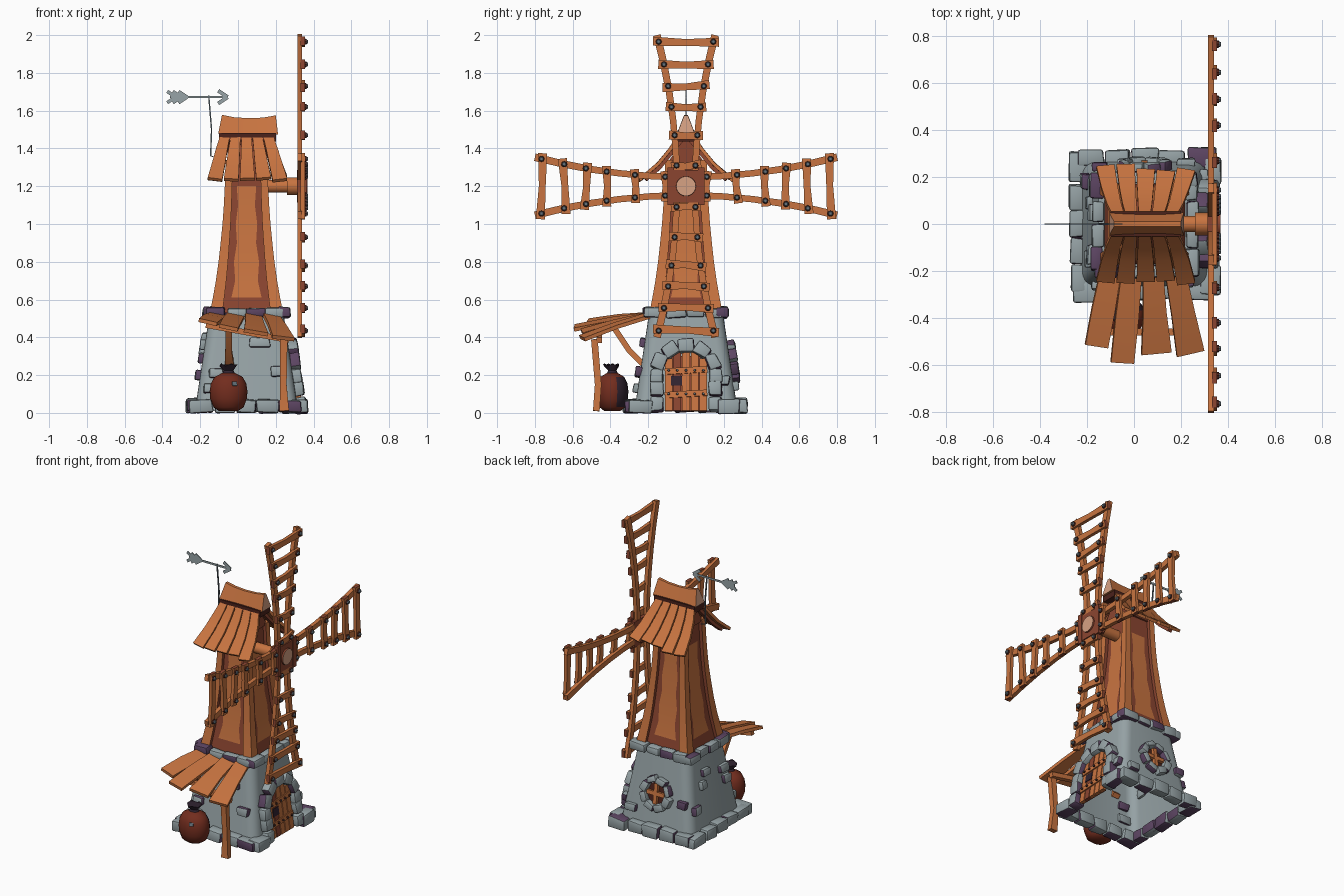
import bpy, bmesh, math, random
from mathutils import Vector as V, Matrix as M

if "Cube" in bpy.data.objects:
    bpy.data.objects.remove(bpy.data.objects["Cube"])

random.seed(4)
COL = {"wood": (0.58, 0.175, 0.052), "red_wood": (0.26, 0.06, 0.03), "dark_wood": (0.07, 0.016, 0.011),
       "cut_wood": (0.68, 0.36, 0.23), "stone": (0.31, 0.37, 0.385), "purple_stone": (0.11, 0.06, 0.125),
       "sack_cloth": (0.17, 0.026, 0.013), "dark_cloth": (0.03, 0.017, 0.03), "metal": (0.13, 0.17, 0.2)}
NAMES = list(COL)
MATS = []
for n, c in COL.items():
    m = bpy.data.materials.new(n)
    m.diffuse_color = (*c, 1)
    m.use_nodes = True
    m.node_tree.nodes["Principled BSDF"].inputs["Base Color"].default_value = m.diffuse_color
    MATS.append(m)
CX = 0.045  # tower axis
jit = lambda a: random.uniform(-a, a)


class Part:
    """Collects solids into one object."""
    def __init__(self, name):
        self.name, self.bm = name, bmesh.new()

    def merge(self, b):
        bmesh.ops.recalc_face_normals(b, faces=b.faces)
        me = bpy.data.meshes.new("tmp")
        b.to_mesh(me)
        b.free()
        self.bm.from_mesh(me)
        bpy.data.meshes.remove(me)

    def loft(self, rings, mat, cap=None, rule=None):
        b = bmesh.new()
        vs = [[b.verts.new(p) for p in r] for r in rings]
        k = len(vs[0])
        for i in range(len(vs) - 1):
            for j in range(k):
                f = b.faces.new((vs[i][j], vs[i][(j + 1) % k], vs[i + 1][(j + 1) % k], vs[i + 1][j]))
                f.material_index = NAMES.index(rule(i, j) if rule else mat)
        for r in (vs[0], vs[-1]):
            b.faces.new(r).material_index = NAMES.index(cap or mat)
        self.merge(b)

    def beam(self, pts, widths, thick, side, mat="wood", cap=None):
        pts = [V(p) for p in pts]
        rings = []
        for i, p in enumerate(pts):
            t = (pts[min(i + 1, len(pts) - 1)] - pts[max(i - 1, 0)]).normalized()
            s = V(side)
            s = (s - t * s.dot(t)).normalized()
            n = t.cross(s) * thick / 2
            s = s * widths[min(i, len(widths) - 1)] / 2
            rings.append([p + s + n, p - s + n, p - s - n, p + s - n])
        self.loft(rings, mat, cap)

    def box(self, c, size, mat="wood", rot=None, bevel=0.0, moss=0.07):
        b = bmesh.new()
        bmesh.ops.create_cube(b, size=1, matrix=M.Diagonal((*size, 1)))
        for f in b.faces:
            f.material_index = NAMES.index(mat)
            if mat == "stone":  # mossy patches, mostly on ends, undersides and inner faces
                n = f.normal
                chance = 0.5 if abs(n.y) > 0.5 else 0.7 if n.z < -0.5 or n.x < -0.5 else 0.25 if n.z > 0.5 else moss
                if random.random() < chance:
                    f.material_index = NAMES.index("purple_stone")
        if mat == "stone":
            for v in b.verts:
                v.co += V((jit(0.004), jit(0.007), jit(0.005)))
        if bevel:
            bmesh.ops.bevel(b, geom=b.edges[:], offset=bevel, segments=2, profile=0.5, affect='EDGES', material=-1)
        b.transform(M.Translation(c) @ (rot.to_4x4() if rot else M()))
        self.merge(b)

    def cyl(self, a, b, r1, r2, mat, n=12, cap=None):
        a, b = V(a), V(b)
        q = (b - a).to_track_quat('Z', 'Y')
        ring = lambda p, r: [p + q @ V((r * math.cos(k * math.tau / n), r * math.sin(k * math.tau / n), 0)) for k in range(n)]
        self.loft([ring(a, r1), ring(b, r2)], mat, cap)

    def done(self, angle=35):
        me = bpy.data.meshes.new(self.name)
        self.bm.to_mesh(me)
        for m in MATS:
            me.materials.append(m)
        o = bpy.data.objects.new(self.name, me)
        bpy.context.collection.objects.link(o)
        bpy.ops.object.select_all(action='DESELECT')
        o.select_set(True)
        bpy.context.view_layer.objects.active = o
        bpy.ops.object.shade_smooth_by_angle(angle=math.radians(angle))


def wall(deg, s, z, out=0.0):
    """Point and rotation on a sloped stone wall (0 right, 90 back, 180 left, -90 front)."""
    rz = M.Rotation(math.radians(deg), 3, 'Z')
    return V((CX, 0, 0)) + rz @ V((0.275 - 0.15 * z + out, s, z)), rz @ M.Rotation(-0.149, 3, 'Y')


# Stone base with rounded corners, open underneath
p = Part("stone_tower")
b = bmesh.new()
bmesh.ops.create_cube(b, size=2)
for v in b.verts:
    z = 0.01 if v.co.z < 0 else 0.52
    v.co = V((v.co.x * (0.275 - 0.15 * z), v.co.y * (0.275 - 0.15 * z), z))
bmesh.ops.bevel(b, geom=[e for e in b.edges if abs(e.verts[0].co.z - e.verts[1].co.z) > 0.1],
                offset=0.06, segments=5, profile=0.5, affect='EDGES')
for f in b.faces:
    f.material_index = NAMES.index("stone")
bmesh.ops.recalc_face_normals(b, faces=b.faces)
bmesh.ops.delete(b, geom=[f for f in b.faces if f.normal.z < -0.9], context='FACES')
b.transform(M.Translation((CX, 0, 0)))
p.merge(b)
p.done()

# Stone courses at the foot and the rim
for name, half, z, h, d, n in (("foot_stones", 0.285, 0.037, 0.07, 0.07, 5), ("rim_stones", 0.2, 0.53, 0.055, 0.05, 4)):
    p = Part(name)
    for deg in (0, 90, 180, -90):
        rz = M.Rotation(math.radians(deg), 3, 'Z')
        w = 2 * half / n
        for i in range(n):
            s = -half + w * (i + 0.5)
            if name == "foot_stones" and deg == 0 and abs(s) < 0.16:
                continue
            corner = 0.015 if i == 0 else 0
            p.box(V((CX, 0, z + jit(0.004))) + rz @ V((half + jit(0.006), s - corner, 0)),
                  (d + corner, w * random.uniform(0.92, 1.05) + corner, h + jit(0.008)), "stone",
                  rz @ M.Rotation(jit(0.05), 3, 'X'), 0.011, 0.5 if name == "rim_stones" and deg == -90 else 0.07)
    p.done()

# Loose bricks set in the walls
p = Part("wall_bricks")
for deg, s, z, w in ((-90, 0.07, 0.37, 0.11), (-90, -0.16, 0.21, 0.08), (-90, -0.18, 0.13, 0.09), (-90, 0.17, 0.22, 0.08),
                     (180, -0.05, 0.4, 0.07), (180, -0.09, 0.33, 0.06), (180, 0.13, 0.36, 0.08), (180, 0.15, 0.29, 0.07),
                     (180, -0.18, 0.2, 0.07), (90, 0.19, 0.24, 0.06), (90, -0.18, 0.14, 0.08), (0, 0.2, 0.17, 0.06)):
    c, r = wall(deg, s, z, 0.005)
    p.box(c, (0.04, w, 0.052), "stone", r, 0.009)
p.done()

# Door arch
p = Part("door_arch")
for sy in (-1, 1):
    for z in (0.045, 0.125, 0.195):
        c, r = wall(0, sy * 0.155, z, 0.01)
        p.box(c, (0.075, 0.07, 0.078), "stone", r, 0.012, 0)
for i in range(5):
    a = math.radians(22 + 34 * i)
    c, r = wall(0, 0.152 * math.cos(a), 0.215 + 0.14 * math.sin(a), 0.012)
    p.box(c, (0.075, 0.07, 0.085), "stone", r @ M.Rotation(a, 3, 'X'), 0.012, 0)
p.done()

# Door planks, bands, studs and peephole
p = Part("door")
for i in range(5):
    y = -0.092 + 0.046 * i
    top = 0.21 + math.sqrt(max(0.0, 0.12 ** 2 - y * y))
    p.beam([wall(0, y, 0.01, 0.008)[0], wall(0, y, top, 0.008)[0]], [0.04, 0.04], 0.02, (0, 1, 0), "red_wood" if i == 1 else "wood")
    for z in (0.1, 0.225):
        c, r = wall(0, y, z, 0.022)
        p.cyl(c, c + V((0.014, 0, 0.002)), 0.008, 0.006, "dark_wood", 6, "metal")
p.beam([wall(0, 0, 0.01)[0], wall(0, 0, 0.3)[0]], [0.21, 0.15], 0.016, (0, 1, 0), "red_wood")
for z in (0.1, 0.225):
    c, r = wall(0, 0, z, 0.018)
    p.box(c, (0.016, 0.225, 0.032), "wood", r @ M.Rotation(0.06, 3, 'X'))
c, r = wall(0, -0.05, 0.17, 0.018)
p.box(c, (0.008, 0.06, 0.05), "dark_cloth", r)
p.done()

# Round window at the back
p = Part("back_window")
c0, r0 = wall(90, 0, 0.27)
p.cyl(c0 - r0 @ V((0.01, 0, 0)), c0 + r0 @ V((0.006, 0, 0)), 0.07, 0.07, "dark_wood", 16)
for i in range(8):
    a = i * math.tau / 8 + 0.39
    p.box(c0 + r0 @ V((0.012, 0.09 * math.cos(a), 0.09 * math.sin(a))), (0.055, 0.045, 0.068), "stone",
          r0 @ M.Rotation(a, 3, 'X'), 0.01, 0)
for size in ((0.02, 0.13, 0.026), (0.024, 0.026, 0.13)):
    p.box(c0 + r0 @ V((0.015, 0, 0)), size, "wood", r0)
p.done()

# Curved timber tower: recessed panels between corner posts
LEVELS = [(0.53, 0.193), (0.61, 0.178), (0.7, 0.162), (0.8, 0.148), (0.9, 0.137), (1.0, 0.127),
          (1.1, 0.12), (1.2, 0.115), (1.34, 0.11)]
post_w = lambda h: 0.34 * h
p = Part("timber_panels")
rings = []
for i, (z, h) in enumerate(LEVELS):
    q, m, ring = h - 0.022, (h - post_w(h)) * (0.68 if i % 2 else 0.56), []
    for k in range(4):
        r = M.Rotation(k * math.pi / 2, 3, 'Z')
        ring += [V((CX, 0, z)) + r @ V((q, s, 0)) for s in (-q, -m, m)]
    rings.append(ring)
p.loft(rings, "red_wood", rule=lambda i, j: "wood" if j % 3 == 1 and 1 <= i <= 6 else "red_wood")
p.done()
p = Part("corner_posts")
for sx in (-1, 1):
    for sy in (-1, 1):
        p.loft([[(CX + sx * a, sy * c, z) for a, c in ((h, h), (h - post_w(h), h), (h - post_w(h), h - post_w(h)), (h, h - post_w(h)))]
                for z, h in LEVELS], "wood", rule=lambda i, j: "red_wood" if j in (1, 2) else "wood")
p.done()

# Cap roof: gable, rafters, flared planks, collar and sagging ridge
p = Part("gable")
p.loft([[(x, -0.1, 1.32), (x, 0.1, 1.32), (x, 0, 1.47)] for x in (CX - 0.1, CX + 0.1)], "red_wood")
p.box((CX + 0.005, 0, 1.458), (0.3, 0.106, 0.045), "dark_wood")
for sy in (-1, 1):
    for sx in (-1, 1):
        p.beam([(CX + sx * 0.1, sy * 0.02, 1.45), (CX + sx * 0.14, sy * 0.14, 1.3), (CX + sx * 0.15, sy * 0.215, 1.235)],
               [0.03], 0.022, (1, 0, 0), "red_wood")
p.done()
p = Part("roof_planks")
for sy in (-1, 1):
    for i in range(5):
        xt, xb, e = CX + (i - 2) * 0.056, CX + 0.005 + (i - 2) * 0.086, jit(0.018)
        prof = [(0.035, 1.47), (0.085, 1.393), (0.15, 1.315), (0.235 + e, 1.24 - e * 0.6)]
        p.beam([(xt + (xb - xt) * t, sy * y, z) for t, (y, z) in zip((0, 0.35, 0.66, 1), prof)],
               [0.05, 0.06, 0.069, 0.078], 0.018, (1, jit(0.05), jit(0.05)))
p.done(20)
p = Part("roof_ridge")
p.loft([[(x + 0.02 * k, -0.048, z - 0.1), (x, -0.01, z), (x, 0.01, z), (x + 0.02 * k, 0.048, z - 0.1)]
        for x, z, k in ((-0.085, 1.578, -1), (-0.02, 1.565, -0.4), (0.055, 1.56, 0), (0.13, 1.563, 0.2), (0.2, 1.575, 0.6))],
       "wood", "cut_wood")
p.done(20)

# Axle and hub
p = Part("axle_hub")
Z = 1.2
p.cyl((0.13, 0, Z), (0.335, 0, Z), 0.035, 0.035, "wood", 14)
p.cyl((0.26, 0, Z), (0.315, 0, Z), 0.048, 0.048, "wood", 14)
p.box((0.335, 0, Z), (0.045, 0.19, 0.17), "red_wood")
for k in (-1, 1):
    p.box((0.35, k * 0.08, Z), (0.025, 0.035, 0.2), "red_wood")
p.cyl((0.33, 0, Z), (0.368, 0, Z), 0.055, 0.052, "red_wood", 20, "cut_wood")
p.done()

# Four lattice sails
for k, name in enumerate(("sail_back", "sail_top", "sail_front", "sail_bottom")):
    p = Part(name)
    d = V((0, round(math.cos(k * math.pi / 2)), round(math.sin(k * math.pi / 2))))
    t = V((0, -d.z, d.y))
    at = lambda x, r, s: V((x, 0, Z)) + d * r + t * s
    off = lambda r: 0.048 + 0.165 * r * r
    for sg in (-1, 1):
        p.beam([at(0.327, r, sg * off(r)) for r in (0.06, 0.2, 0.35, 0.5, 0.65, 0.8)], [0.036, 0.034, 0.034, 0.036, 0.038, 0.04], 0.026, t)
    for r in (0.11, 0.27, 0.42, 0.53, 0.645, 0.765):
        w, e = off(r) + 0.03, jit(0.01)
        p.beam([at(0.343, r + e, -w), at(0.343, r - 0.004, 0), at(0.343, r - e, w)], [0.048, 0.036, 0.048], 0.022, d, "wood", "red_wood")
        for sg in (-1, 1):
            p.cyl(at(0.35, r, sg * off(r)), at(0.362, r, sg * off(r)), 0.017, 0.015, "dark_wood", 8)
            p.cyl(at(0.36, r, sg * off(r)), at(0.37, r, sg * off(r)), 0.013, 0.009, "metal", 8)
    p.done()

# Lean-to awning with post and brace
p = Part("awning_planks")
for xt, xb, yb, zb, wb in ((-0.1, -0.16, -0.52, 0.48, 0.1), (-0.01, -0.05, -0.59, 0.45, 0.1),
                           (0.08, 0.095, -0.55, 0.425, 0.13), (0.175, 0.24, -0.55, 0.395, 0.12)):
    p.beam([(xt, -0.2, 0.515), ((xt + xb) / 2, (yb - 0.2) / 2, (zb + 0.515) / 2 + 0.006), (xb, yb, zb)],
           [0.088, 0.1, wb], 0.02, (1, 0, -0.2))
p.done(20)
p = Part("awning_frame")
p.beam([(-0.17, -0.46, 0.465), (0.27, -0.46, 0.385)], [0.03, 0.03], 0.03, (0, 1, 0))
p.beam([(0.245, -0.475, 0.01), (0.24, -0.465, 0.15), (0.242, -0.485, 0.39)], [0.05, 0.035, 0.04], 0.035, (1, 0, 0))
p.beam([(-0.045, -0.22, 0.25), (-0.05, -0.3, 0.33), (-0.05, -0.38, 0.45)], [0.05, 0.035, 0.035], 0.03, (1, 0, 0))
p.done()

# Tied sack with a small patch
p = Part("sack")
N = 20
ring = lambda r, z, wob=0: [(-0.05 + r * math.cos(a), -0.39 + (r * 0.85 + wob * math.sin(3 * a)) * math.sin(a), z + wob * math.cos(5 * a))
                            for a in (j * math.tau / N for j in range(N))]
p.loft([ring(r, z) for r, z in ((0.05, 0.01), (0.08, 0.03), (0.097, 0.075), (0.1, 0.115), (0.094, 0.155), (0.075, 0.19), (0.03, 0.213))],
       "sack_cloth", rule=lambda i, j: "dark_cloth" if 1 <= i <= 4 and 1 <= j <= 4 else "sack_cloth")
p.loft([ring(0.034, 0.208), ring(0.026, 0.225), ring(0.048, 0.255, 0.008)], "dark_cloth")
p.box((-0.018, -0.468, 0.155), (0.026, 0.008, 0.022), "metal", M.Rotation(0.4, 3, 'Z') @ M.Rotation(-0.35, 3, 'X'))
p.done(50)

# Weather vane
p = Part("weather_vane")
p.beam([(-0.11, 0, 1.35), (-0.145, 0, 1.36), (-0.14, 0, 1.5), (-0.155, 0, 1.68)], [0.007], 0.007, (0, 1, 0), "metal")
p.beam([(-0.36, 0, 1.672), (-0.07, 0, 1.672)], [0.006], 0.012, (0, 1, 0), "stone")
for s in (-1, 1):
    p.beam([(-0.055, 0, 1.672), (-0.105, 0, 1.672 + s * 0.034)], [0.006], 0.02, (0, 1, 0), "stone")
    for x in (-0.27, -0.3, -0.33):
        p.beam([(x, 0, 1.672), (x - 0.045, 0, 1.672 + s * 0.03)], [0.006], 0.018, (0, 1, 0), "stone")
p.done()
